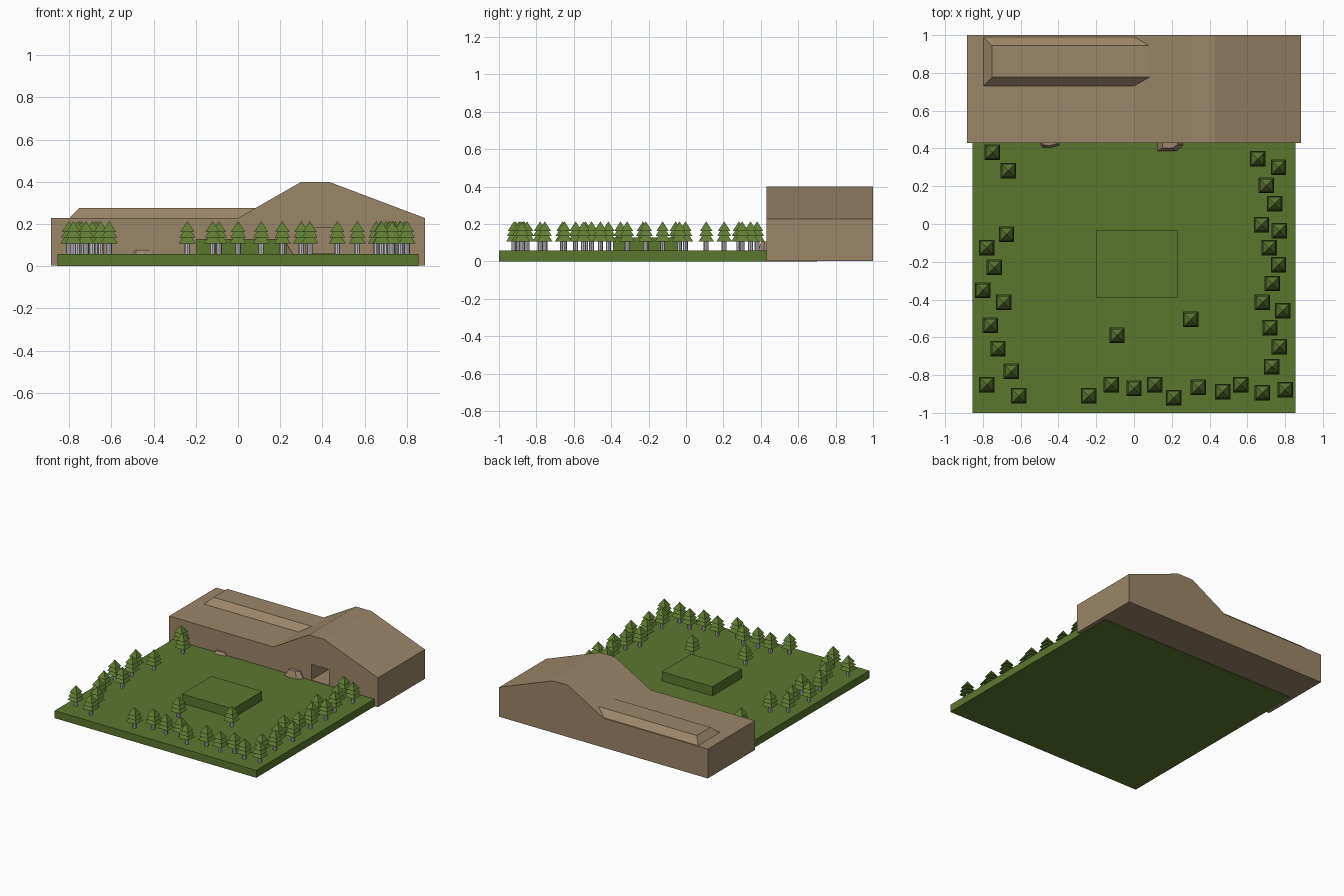
import bpy, bmesh, math
from mathutils import Matrix, Vector

if "Cube" in bpy.data.objects:
    bpy.data.objects.remove(bpy.data.objects["Cube"])


def material(name, rgb):
    m = bpy.data.materials.new(name)
    m.diffuse_color = (*rgb, 1.0)
    m.use_nodes = True
    m.node_tree.nodes["Principled BSDF"].inputs["Base Color"].default_value = m.diffuse_color
    return m


GRASS = material("grass green", (0.105, 0.185, 0.028))
LEAF = material("foliage green", (0.115, 0.20, 0.032))
EARTH = material("cliff brown", (0.33, 0.24, 0.14))
ROCK = material("rock brown", (0.33, 0.235, 0.16))
BARK = material("bark grey", (0.55, 0.55, 0.57))


def add_object(name, bm, *mats):
    bmesh.ops.recalc_face_normals(bm, faces=bm.faces)
    me = bpy.data.meshes.new(name)
    bm.to_mesh(me)
    bm.free()
    for m in mats:
        me.materials.append(m)
    ob = bpy.data.objects.new(name, me)
    bpy.context.collection.objects.link(ob)
    return ob


def extrude_profile(name, pts, y0, y1, mat):
    """Extrude an x-z profile along y."""
    bm = bmesh.new()
    face = bm.faces.new([bm.verts.new((x, y0, z)) for x, z in pts])
    res = bmesh.ops.extrude_face_region(bm, geom=[face])
    verts = [g for g in res["geom"] if isinstance(g, bmesh.types.BMVert)]
    bmesh.ops.translate(bm, verts=verts, vec=(0, y1 - y0, 0))
    return add_object(name, bm, mat)


def box(name, x0, x1, y0, y1, z0, z1, mat):
    return extrude_profile(name, [(x0, z0), (x1, z0), (x1, z1), (x0, z1)], y0, y1, mat)


def loft(name, base, top, z0, z1, mat):
    """Join a base outline to a matching top outline."""
    bm = bmesh.new()
    a = [bm.verts.new((x, y, z0)) for x, y in base]
    b = [bm.verts.new((x, y, z1)) for x, y in top]
    n = len(a)
    bm.faces.new(a)
    bm.faces.new(b)
    for i in range(n):
        j = (i + 1) % n
        bm.faces.new((a[i], a[j], b[j], b[i]))
    return add_object(name, bm, mat)


# Ground slab (runs under the cliff) and raised lawn
GROUND = 0.057
box("ground_slab", -0.855, 0.855, -1.0, 0.70, 0.0, GROUND, GRASS)
box("raised_lawn", -0.20, 0.23, -0.39, -0.035, 0.03, 0.128, GRASS)

# Cliff with hill, cave cut into the front
cliff = extrude_profile(
    "cliff",
    [(-0.885, 0.003), (0.885, 0.003), (0.885, 0.228), (0.43, 0.40),
     (0.30, 0.40), (0.0, 0.228), (-0.885, 0.228)],
    0.43, 1.0, EARTH)
cutter = box("cave_cutter", 0.32, 0.47, 0.35, 0.70, 0.06, 0.18, EARTH)
cutter.hide_render = True
mod = cliff.modifiers.new("cave", "BOOLEAN")
mod.operation = "DIFFERENCE"
mod.solver = "EXACT"
mod.object = cutter
bpy.context.view_layer.objects.active = cliff
bpy.ops.object.modifier_apply(modifier=mod.name)
bpy.data.objects.remove(cutter)

# Ridge on top of the cliff, its right end buried in the hill
loft("ridge",
     [(-0.80, 0.728), (0.10, 0.728), (0.10, 0.993), (-0.80, 0.993)],
     [(-0.752, 0.777), (0.12, 0.777), (0.12, 0.944), (-0.752, 0.944)],
     0.226, 0.275, EARTH)

# Rocks against the cliff foot
loft("left_rock",
     [(-0.52, 0.45), (-0.49, 0.395), (-0.44, 0.395), (-0.38, 0.41), (-0.38, 0.45)],
     [(-0.50, 0.45), (-0.48, 0.42), (-0.45, 0.415), (-0.41, 0.425), (-0.41, 0.45)],
     0.04, 0.078, ROCK)
loft("right_rock",
     [(0.115, 0.45), (0.115, 0.38), (0.23, 0.38), (0.27, 0.415), (0.27, 0.45)],
     [(0.15, 0.45), (0.15, 0.402), (0.205, 0.402), (0.23, 0.42), (0.23, 0.45)],
     0.04, 0.106, ROCK)


# One tree mesh: trunk and three square tiers
def tree_mesh():
    bm = bmesh.new()
    bmesh.ops.create_cone(bm, cap_ends=True, segments=8, radius1=0.0135, radius2=0.0135,
                          depth=0.065, matrix=Matrix.Translation((0, 0, 0.0275)))
    trunk = set(bm.faces)
    for z0, z1, width in ((0.05, 0.115, 0.082), (0.078, 0.138, 0.076), (0.106, 0.157, 0.066)):
        bmesh.ops.create_cone(
            bm, cap_ends=True, segments=4, radius1=width / math.sqrt(2), radius2=0,
            depth=z1 - z0,
            matrix=Matrix.Translation((0, 0, (z0 + z1) / 2)))
        # turn the newest tier until its sides are square to the axes
        new = [v for v in bm.verts if not any(f in trunk for f in v.link_faces)
               and abs(v.co.x * v.co.y) < 1e-7]
        bmesh.ops.rotate(bm, verts=new, cent=Vector((0, 0, 0)),
                         matrix=Matrix.Rotation(math.pi / 4, 3, "Z"))
    for f in bm.faces:
        f.material_index = 0 if f in trunk else 1
    ob = add_object("tree", bm, BARK, LEAF)
    me = ob.data
    bpy.data.objects.remove(ob)
    # keep tiers axis-aligned whichever way the cone primitive starts
    return me


# Tree positions by border
LEFT = [(-.75, .38), (-.665, .283), (-.675, -.055), (-.78, -.125), (-.74, -.23),
        (-.80, -.35), (-.69, -.415), (-.76, -.537), (-.72, -.66), (-.65, -.78),
        (-.78, -.85), (-.61, -.91)]
FRONT = [(-.24, -.91), (-.12, -.85), (0, -.87), (.11, -.85), (.21, -.92), (.34, -.865),
         (.47, -.887), (.565, -.85), (.68, -.893), (.80, -.877), (-.09, -.59), (.30, -.505)]
RIGHT = [(.655, .345), (.765, .30), (.70, .204), (.745, .108), (.675, -.003),
         (.77, -.035), (.715, -.125), (.765, -.215), (.733, -.315), (.68, -.415),
         (.787, -.458), (.72, -.548), (.77, -.65), (.73, -.755)]
mesh = tree_mesh()
for side, spots in (("left", LEFT), ("front", FRONT), ("right", RIGHT)):
    for i, (x, y) in enumerate(spots):
        tree = bpy.data.objects.new(f"{side}_tree_{i + 1}", mesh)
        tree.location = (x, y, GROUND)
        bpy.context.collection.objects.link(tree)
